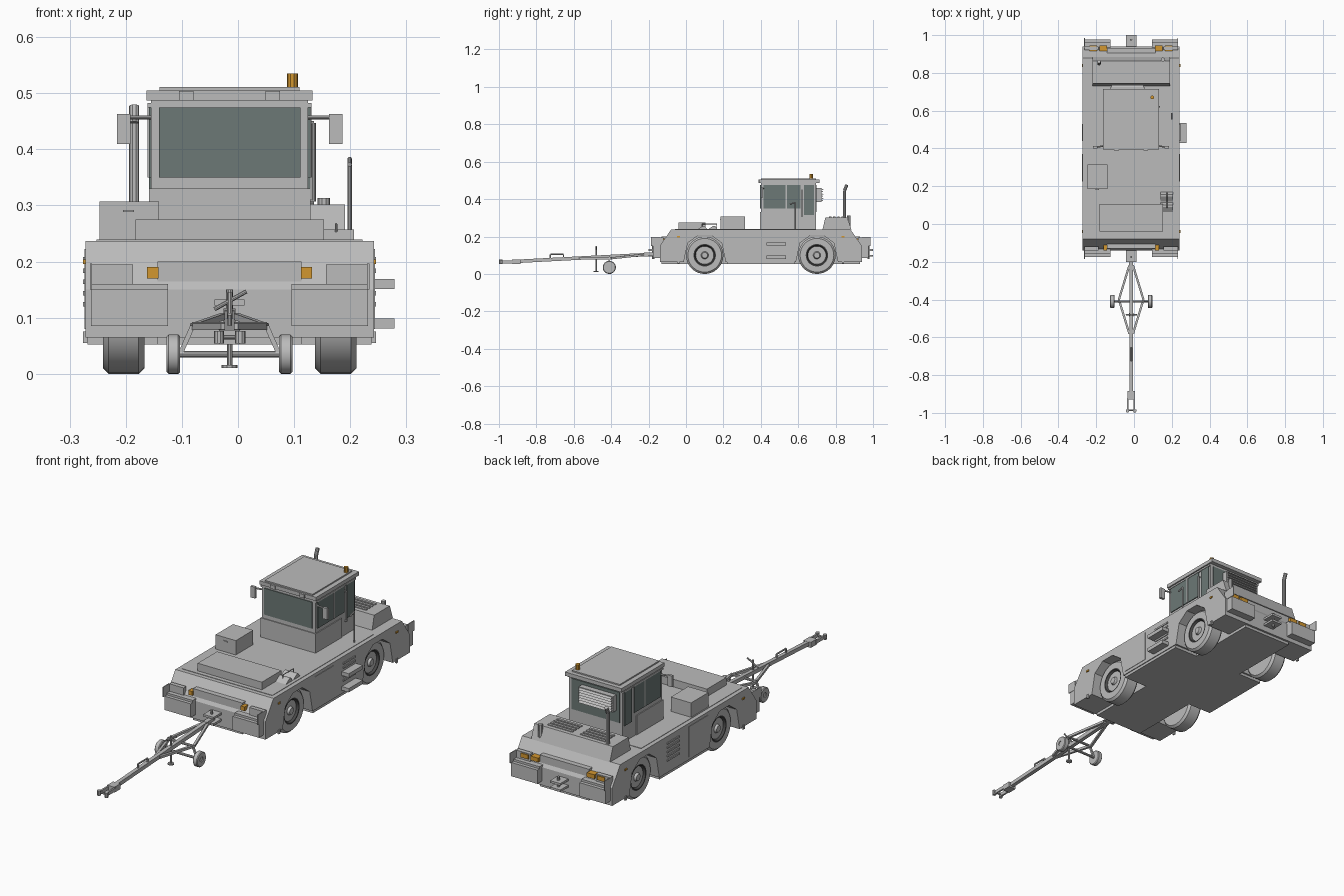
import bpy, bmesh, math
from mathutils import Matrix, Vector

if "Cube" in bpy.data.objects:
    bpy.data.objects.remove(bpy.data.objects["Cube"])


def material(name, red, green, blue):
    mat = bpy.data.materials.new(name)
    mat.use_nodes = True
    mat.diffuse_color = (red, green, blue, 1)
    mat.node_tree.nodes["Principled BSDF"].inputs["Base Color"].default_value = mat.diffuse_color
    return mat


GRAY = material("body gray", 0.5, 0.5, 0.5)
GLASS = material("tinted glass", 0.15, 0.19, 0.18)
AMBER = material("amber lens", 0.65, 0.31, 0.03)
DARK = material("dark rim", 0.07, 0.07, 0.07)

# Main planes and levels of the vehicle
CENTRE = -0.015
MIDDLE = 0.4
FRONT, REAR = -0.14, 0.94
SIDE = 0.257
FLOOR, DECK = 0.065, 0.237
WHEEL = 0.1
CAB_SIDE, CAB_FRONT, CAB_REAR = 0.14, 0.4, 0.695
SILL, LINTEL, EAVES = 0.35, 0.475, 0.487
THIN = 0.004
OUT, BACK, UP = Vector((1, 0, 0)), Vector((0, 1, 0)), Vector((0, 0, 1))


def finish(name, bm, mat, mirror="", smooth=False):
    """Mirror the part left to right (x) or end to end (y), then make the object."""
    for axis in mirror:
        copy = bmesh.ops.duplicate(bm, geom=bm.verts[:] + bm.edges[:] + bm.faces[:])["geom"]
        for vert in copy:
            if isinstance(vert, bmesh.types.BMVert):
                if axis == "x":
                    vert.co.x = -vert.co.x
                else:
                    vert.co.y = MIDDLE + MIDDLE - vert.co.y
    bmesh.ops.translate(bm, verts=bm.verts, vec=OUT * CENTRE)
    bmesh.ops.recalc_face_normals(bm, faces=bm.faces)
    mesh = bpy.data.meshes.new(name)
    bm.to_mesh(mesh)
    bm.free()
    mesh.materials.append(mat)
    part = bpy.data.objects.new(name, mesh)
    bpy.context.collection.objects.link(part)
    if smooth:
        bpy.ops.object.select_all(action="DESELECT")
        part.select_set(True)
        bpy.context.view_layer.objects.active = part
        bpy.ops.object.shade_smooth_by_angle(angle=math.radians(35))


def prism(name, outline, x, mat=GRAY, mirror=""):
    """Extrude a side outline across x; a single x means a full symmetric width."""
    start, end = x if isinstance(x, tuple) else (-x, x)
    bm = bmesh.new()
    face = bm.faces.new([bm.verts.new((start, y, z)) for y, z in outline])
    grown = bmesh.ops.extrude_face_region(bm, geom=[face])["geom"]
    moved = [item for item in grown if isinstance(item, bmesh.types.BMVert)]
    bmesh.ops.translate(bm, verts=moved, vec=OUT * (end - start))
    finish(name, bm, mat, mirror)


def box(name, x, y, z, mat=GRAY, mirror=""):
    (near, far), (low, high) = y, z
    prism(name, [(near, low), (far, low), (far, high), (near, high)], x, mat, mirror)


def around(value, margin=THIN):
    return (value - margin, value + margin)


def rise(level, height):
    return (level, level + height)


def pipe(name, radius, start, *moves, sides=10, mat=GRAY, mirror=""):
    """Straight bars that follow the moves from the start point."""
    bm = bmesh.new()
    for move in moves:
        turn = move.to_track_quat("Z", "Y").to_matrix().to_4x4()
        place = Matrix.Translation(start + move / 2) @ turn @ Matrix.Rotation(math.pi / sides, 4, "Z")
        bmesh.ops.create_cone(bm, cap_ends=True, segments=sides, radius1=radius, radius2=radius,
                              depth=move.length, matrix=place)
        start = start + move
    finish(name, bm, mat, mirror, smooth=sides > 4)


def lathe(name, profile, y, z, mat=GRAY, mirror="x", sides=36):
    """Turn a profile of (radius, x) points round a sideways axle."""
    bm = bmesh.new()
    angles = [math.tau * i / sides for i in range(sides)]
    rings = [[bm.verts.new((x, y + r * math.cos(a), z + r * math.sin(a))) for a in angles]
             for r, x in profile]
    for ring, other in zip(rings, rings[1:]):
        for i in range(sides):
            bm.faces.new((ring[i - 1], ring[i], other[i], other[i - 1]))
    bm.faces.new(rings[0])
    bm.faces.new(rings[-1])
    finish(name, bm, mat, mirror, smooth=True)


def tire(name, y, radius, inner, outer, hole, mirror):
    edge = radius * 0.1
    lathe(name, [(hole, inner), (radius - edge, inner), (radius, inner + edge), (radius, outer - edge),
                 (radius - edge, outer), (hole, outer), (hole, outer - edge)], y, radius, GRAY, mirror)


# Chassis with wheel arches in its outline
ARCH, STEPS = 0.112, 5
outline = [(FRONT, FLOOR)]
for axle in (WHEEL, MIDDLE + MIDDLE - WHEEL):
    for step in range(STEPS + 1):
        a = math.pi * step / STEPS
        z = WHEEL + ARCH * math.sin(a) if 0 < step < STEPS else FLOOR
        outline.append((axle - ARCH * math.cos(a), z))
outline += [(REAR, FLOOR), (REAR, 0.15), (REAR - 0.06, DECK), (FRONT + 0.06, DECK), (FRONT, 0.15)]
prism("chassis", outline, SIDE)
box("underbody", SIDE / 2, around(MIDDLE, 0.53), (0.052, 0.2))
box("belly_pan", SIDE - THIN, around(MIDDLE, 0.18), (0.052, FLOOR + THIN))
box("deck_plate", SIDE - 0.02, (FRONT + 0.08, CAB_REAR), around(DECK, THIN / 2))

# Road wheels
INNER, OUTER, RIM = 0.152, 0.226, 0.06
tire("tire", WHEEL, WHEEL, INNER, OUTER, RIM, "xy")
lathe("rim", [(RIM, OUTER - 0.03), (RIM, OUTER), (RIM * 0.9, OUTER), (RIM * 0.75, OUTER - 0.015),
              (RIM / 3, OUTER - 0.015)], WHEEL, WHEEL, DARK, "xy")
lathe("hub", [(RIM / 3, INNER), (RIM / 3, OUTER - 0.01), (RIM / 4, OUTER)], WHEEL, WHEEL, GRAY, "xy")
for i in range(10):
    a = math.tau * i / 10
    spot = OUT * (OUTER - 0.02) + BACK * (WHEEL + 0.035 * math.cos(a)) + UP * (WHEEL + 0.035 * math.sin(a))
    pipe("wheel_nut", THIN, spot, OUT * 0.01, sides=6, mirror="xy")
pipe("axle", 0.02, OUT * -INNER + BACK * WHEEL + UP * WHEEL, OUT * INNER * 2, mirror="y")

# Bumper weights, lamp guards and hitches at both ends
LEDGE = 0.15
WING = (0.11, 0.247)
box("bumper_weight", WING, (FRONT - 0.036, FRONT), (0.085, LEDGE), mirror="xy")
box("lamp_shelf", WING, (FRONT - 0.02, FRONT + 0.03), rise(LEDGE, 0.01), mirror="xy")
box("lamp_guard_side", around(WING[1], THIN / 2), (FRONT - 0.046, FRONT), rise(LEDGE, 0.047), mirror="xy")
box("lamp_guard_back", (0.172, WING[1]), (FRONT, FRONT + 0.02), rise(LEDGE, 0.045), mirror="xy")
for z in (0.092, 0.122):
    box("hitch_plate", 0.027, (FRONT - 0.06, FRONT), rise(z, 0.01), mirror="y")
pipe("hitch_pin", 0.006, BACK * (FRONT - 0.035) + UP * 0.08, UP * 0.07, mirror="y")

# Amber lamps and side markers
LAMP = (0.17, 0.19)
box("front_turn_lamp", around(0.137, 0.01), around(FRONT + 0.015, 0.015), LAMP, AMBER, "x")
for x in (0.147, 0.2):
    box("rear_lamp", around(x, 0.02), around(REAR - 0.01, 0.015), LAMP, AMBER, "x")
box("side_marker", around(SIDE), around(FRONT + 0.1, 0.008), around(0.2), AMBER, "xy")

# Side vents, panels, tie downs and entry steps
for i in range(5):
    box("vent_slat", around(SIDE), (0.44, 0.53), rise(0.12 + i * 0.02, 0.008), mirror="x")
box("side_panel", around(SIDE, THIN / 2), (0.225, 0.37), (FLOOR + 0.015, DECK - 0.015), mirror="x")
box("tie_down", around(SIDE), around(FRONT + 0.1, 0.006), around(FLOOR, 0.01), mirror="xy")
for z in (0.09, 0.16):
    box("entry_step", (SIDE, SIDE + 0.037), (0.43, 0.535), around(z, 0.009))

# Deck equipment
box("tool_box", (-0.232, -0.126), (0.185, 0.315), rise(DECK, 0.07))
box("tool_box_latch", around(-0.18, 0.01), around(0.185), around(0.29, THIN / 2))
box("deck_cover", 0.168, (-0.04, 0.105), rise(DECK, 0.038))
for y in (0.06, 0.115):
    prism("deck_wedge", [(y, DECK), (y + 0.055, DECK), (y + 0.04, DECK + 0.02), (y + 0.03, DECK + 0.02)],
          (0.155, 0.222))
pipe("deck_hose", THIN / 2, OUT * 0.19 + BACK * 0.085 + UP * DECK, UP * 0.03, BACK * 0.08, UP * -0.03)

# Engine hood with grilles, cap and exhaust
HOOD = 0.302
prism("engine_hood", [(0.73, DECK), (0.885, DECK), (0.862, HOOD), (0.745, HOOD)], 0.206)
for i in range(4):
    box("hood_slat", (0.02, 0.15), rise(0.765 + i * 0.022, 0.012), around(HOOD), mirror="x")
pipe("filler_cap", 0.011, OUT * 0.168 + BACK * 0.87 + UP * DECK, UP * 0.076)
pipe("exhaust", 0.009, OUT * -0.17 + BACK * 0.848 + UP * DECK, UP * 0.21, UP * 0.03 + BACK * 0.012)

# Cab, windows and roof
CAB = (CAB_FRONT, CAB_REAR)
WALL = around(CAB_SIDE)
box("cab", CAB_SIDE, CAB, (DECK, EAVES))
box("cab_skirt", CAB_SIDE + THIN, (CAB_FRONT - THIN, CAB_REAR - 0.1), (DECK, SILL - 0.02))
for y, sill in ((CAB_FRONT, SILL), (CAB_REAR, SILL - 0.02)):
    box("end_window", CAB_SIDE * 0.9, around(y), (sill, LINTEL), GLASS)
box("side_window", WALL, (0.414, 0.612), (SILL, LINTEL), GLASS, "x")
box("door_window", WALL, (0.63, 0.685), (SILL - 0.035, LINTEL), GLASS, "x")
box("window_bar", around(CAB_SIDE, THIN * 1.5), around(0.535), (SILL, LINTEL), mirror="x")
box("drip_rail", around(CAB_SIDE, THIN * 1.5), CAB, around(LINTEL + THIN), mirror="x")
box("roof", CAB_SIDE + 0.008, (CAB_FRONT - 0.006, CAB_REAR + 0.02), rise(EAVES, 0.018))
box("roof_panel", 0.125, CAB, rise(EAVES, 0.024))
box("roof_lamp", around(0.077, 0.013), around(CAB_FRONT - 0.006, 0.006), rise(EAVES, 0.017), mirror="x")
pipe("beacon", 0.01, OUT * 0.112 + BACK * 0.67 + UP * EAVES, UP * 0.048, mat=AMBER)

# Rear cooling unit with louvers
box("cooling_unit", (-0.11, 0.07), rise(CAB_REAR, 0.03), (0.385, 0.46))
for i in range(6):
    low, face = 0.39 + i * 0.012, CAB_REAR + 0.025
    prism("cooling_louver", [(face, low), (face + 0.015, low), (face, low + 0.01)], (-0.105, 0.065))

# Mirrors and grab rails
box("mirror", around(0.189, 0.012), around(0.407, 0.006), (0.41, 0.463), mirror="x")
pipe("mirror_arm", THIN, OUT * CAB_SIDE + BACK * 0.415 + UP * 0.457, OUT * 0.05 - BACK * 0.01, mirror="x")
pipe("grab_rail", THIN, OUT * CAB_SIDE + BACK * 0.62 + UP * 0.307, OUT * 0.01, UP * 0.14, OUT * -0.01)
pipe("deck_rail", THIN, OUT * 0.214 + BACK * 0.585 + UP * DECK, UP * 0.146, BACK * -0.03 - UP * 0.01)

# Tow bar: sloping beam, diamond braces and fork coupling
HITCH = BACK * -0.2 + UP * 0.104
ALONG = -BACK - UP * 0.052
pipe("tow_beam", 0.013, HITCH, ALONG * 0.7, sides=4)
pipe("tow_eye", 0.015, HITCH - ALONG * 0.035, ALONG * 0.06, sides=4)
pipe("tow_brace", 0.008, HITCH + OUT * 0.01 + ALONG * 0.02, OUT * 0.055 + ALONG * 0.18 - UP * 0.01,
     OUT * -0.055 + ALONG * 0.18 + UP * 0.01, sides=4, mirror="x")
box("tow_coupling", 0.019, (-0.93, -0.885), around(FLOOR, 0.013))
box("coupling_fork", around(0.017), (-0.99, -0.92), around(FLOOR, 0.008), mirror="x")
pipe("fork_end", 0.009, OUT * 0.019 - BACK * 0.99 + UP * 0.054, UP * 0.022, mirror="x")
pipe("fork_pin", THIN, OUT * -0.028 - BACK * 0.985 + UP * FLOOR, OUT * 0.056)

# Dolly wheels under the tow bar
DOLLY, SMALL = -0.41, 0.035
tire("dolly_wheel", DOLLY, SMALL, 0.088, 0.112, SMALL / 3, "x")
pipe("dolly_leg", 0.006, OUT * 0.088 + BACK * DOLLY + UP * SMALL, OUT * -0.022 + UP * 0.05, sides=4, mirror="x")
for x, z in ((0.1, SMALL), (0.067, 0.087)):
    pipe("dolly_crossbar", 0.006, OUT * -x + BACK * DOLLY + UP * z, OUT * x * 2)

# Parking jack and lifting handle
JACK = BACK * -0.48 + UP * 0.01
pipe("jack_post", 0.005, JACK, UP * 0.135)
pipe("jack_foot", 0.014, JACK, UP * 0.006)
pipe("jack_crank", THIN, JACK - OUT * 0.027 + UP * 0.105, OUT * 0.057 + UP * 0.032)
pipe("lift_handle", THIN, BACK * -0.725 + UP * 0.075, UP * 0.03, BACK * 0.07, UP * -0.025)
